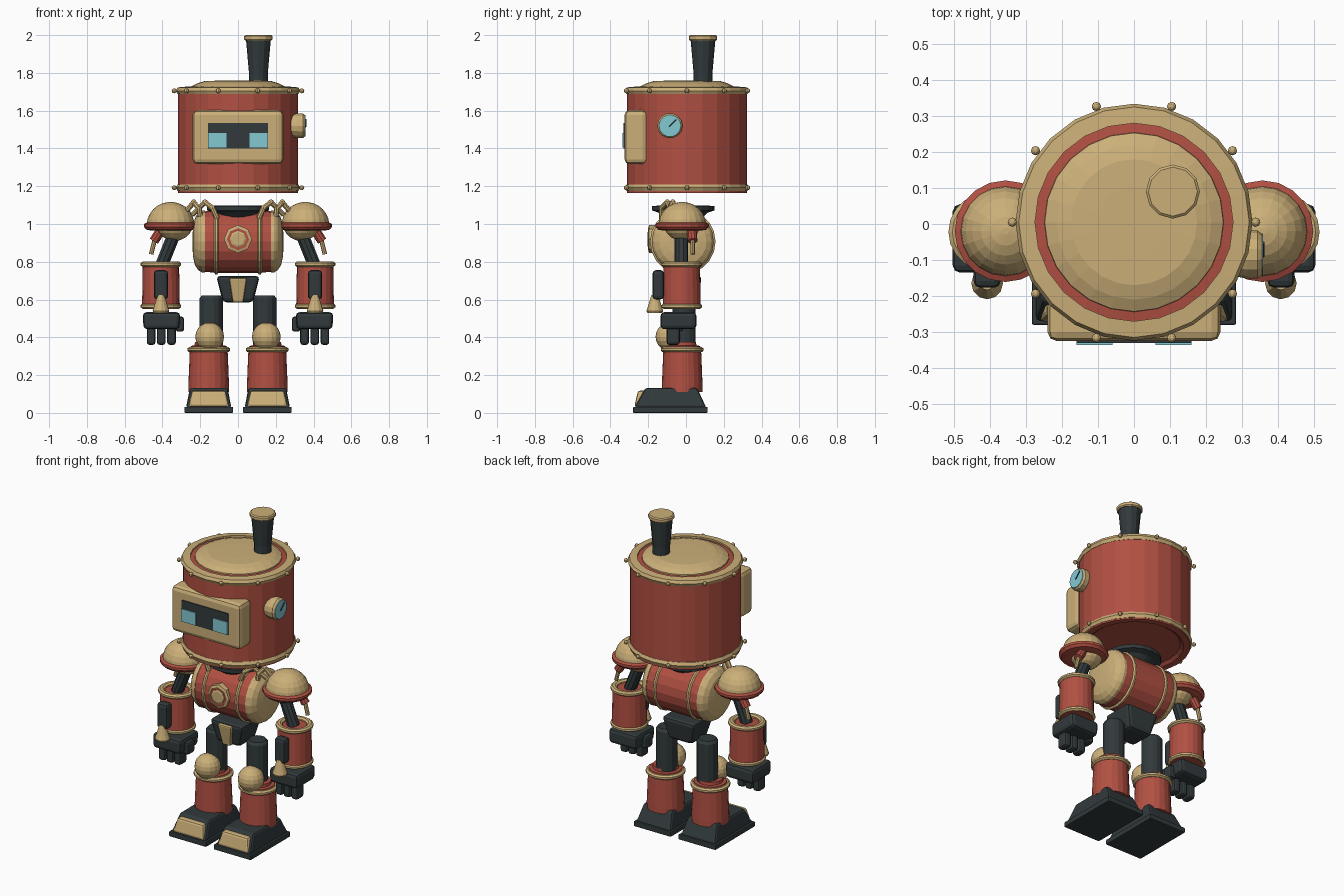
import bpy, bmesh, math
from mathutils import Vector, Matrix

cube = bpy.data.objects.get("Cube")
if cube:
    bpy.data.objects.remove(cube, do_unlink=True)


def material(name, rgb):
    m = bpy.data.materials.new(name)
    m.use_nodes = True
    m.diffuse_color = (*rgb, 1)
    m.node_tree.nodes["Principled BSDF"].inputs["Base Color"].default_value = (*rgb, 1)
    return m


RED = material("red_paint", (0.44, 0.08, 0.055))
BRASS = material("brass", (0.60, 0.43, 0.19))
DARK = material("dark_iron", (0.032, 0.042, 0.045))
TEAL = material("teal_glass", (0.23, 0.58, 0.65))
UP, SIDE, FRONT = Vector((0, 0, 1)), Vector((1, 0, 0)), Vector((0, -1, 0))


def finish(name, bm, mat):
    bmesh.ops.recalc_face_normals(bm, faces=bm.faces)
    mesh = bpy.data.meshes.new(name)
    bm.to_mesh(mesh)
    bm.free()
    mesh.materials.append(mat)
    obj = bpy.data.objects.new(name, mesh)
    bpy.context.collection.objects.link(obj)
    return obj


def lathe(name, mat, profile, loc, axis=UP, seg=20, closed=False):
    """Spin (radius, height) points about an axis; open profiles get end caps."""
    bm = bmesh.new()
    place = Matrix.Translation(loc) @ axis.to_track_quat('Z', 'Y').to_matrix().to_4x4()
    rings = []
    for r, h in profile:
        rings.append([bm.verts.new(place @ Vector((r * math.cos(a), r * math.sin(a), h)))
                      for a in (math.tau * i / seg for i in range(seg))])
    pairs = list(zip(rings, rings[1:]))
    if closed:
        pairs.append((rings[-1], rings[0]))
    else:
        bm.faces.new(rings[0])
        bm.faces.new(rings[-1])
    for a, b in pairs:
        for i in range(seg):
            j = (i + 1) % seg
            bm.faces.new((a[i], a[j], b[j], b[i]))
    return finish(name, bm, mat)


def ring(name, mat, r, h, loc, axis=UP, seg=20, depth=0.02):
    """Band with an eight-sided section, outer radius r."""
    pts = [(r - depth + depth * math.cos(a), h * math.sin(a))
           for a in (math.tau * (i + 0.5) / 8 for i in range(8))]
    return lathe(name, mat, pts, loc, axis, seg, True)


def rod(name, mat, a, b, r1, r2=None, seg=10):
    a, b = Vector(a), Vector(b)
    return lathe(name, mat, [(r1, 0), (r2 or r1, (b - a).length)], a, b - a, seg)


def ball(name, mat, r, loc, seg=16):
    bm = bmesh.new()
    bmesh.ops.create_uvsphere(bm, u_segments=seg, v_segments=seg // 2 + 2, radius=r,
                              matrix=Matrix.Translation(loc))
    return finish(name, bm, mat)


def block(name, mat, loc, size, top=(1, 1), shift=0, bevel=0.012):
    """Box whose upper face is scaled by top and moved along y by shift."""
    bm = bmesh.new()
    bmesh.ops.create_cube(bm, size=1)
    for v in bm.verts:
        up = v.co.z > 0
        v.co = Vector(v.co[i] * size[i] * (top[i] if up and i < 2 else 1) for i in range(3))
        v.co.y += shift if up else 0
        v.co += Vector(loc)
    if bevel:
        bmesh.ops.bevel(bm, geom=bm.edges[:], offset=bevel, segments=2, profile=0.5,
                        affect='EDGES', clamp_overlap=True)
    return finish(name, bm, mat)


# Head drum with riveted flanges and shallow lid
HY = 0.005
lathe("head_drum", RED, [(0.26, 1.18), (0.28, 1.165), (0.318, 1.165), (0.318, 1.712), (0.24, 1.722)],
      (0, HY, 0), seg=24)
for label, z in (("upper", 1.705), ("lower", 1.192)):
    lathe(f"head_{label}_flange", BRASS,
          [(0.275, z - 0.018), (0.32, z - 0.018), (0.329, z), (0.32, z + 0.018), (0.275, z + 0.022)],
          (0, HY, 0), seg=24, closed=True)
    for i in range(10):
        a = math.tau * i / 10
        ball(f"head_{label}_rivet", BRASS, 0.013,
             (0.338 * math.cos(a), HY + 0.338 * math.sin(a), z), 8)
lathe("head_lid", BRASS, [(0.25, 1.715), (0.248, 1.728), (0.215, 1.745), (0.175, 1.757), (0.1, 1.759)],
      (0, HY, 0), seg=24)

# Chimney
lathe("chimney_pipe", DARK, [(0.05, 1.745), (0.05, 1.8), (0.066, 1.98)], (0.108, 0.09, 0), seg=12)
lathe("chimney_cap", BRASS, [(0.07, 1.972), (0.075, 1.978), (0.075, 1.994), (0.068, 2.0)],
      (0.108, 0.09, 0), seg=12)

# Face plate, screen and eyes
block("face_plate", BRASS, (0, -0.265, 1.46), (0.48, 0.12, 0.285), bevel=0.025)
block("face_screen", DARK, (0, -0.326, 1.467), (0.32, 0.008, 0.135), bevel=0)
for x in (-0.11, 0.11):
    block("eye", TEAL, (x, -0.331, 1.443), (0.1, 0.009, 0.078), bevel=0)

# Side gauge
lathe("gauge_case", BRASS, [(0.06, 0.28), (0.067, 0.315), (0.067, 0.343), (0.058, 0.355)],
      (0, -0.085, 1.52), SIDE, 14)
lathe("gauge_glass", TEAL, [(0.058, 0.352), (0.058, 0.358)], (0, -0.085, 1.52), SIDE, 14)
rod("gauge_needle", DARK, (0.358, -0.09, 1.515), (0.358, -0.052, 1.553), 0.005, seg=6)

# Neck collar
lathe("neck", DARK, [(0.1, 1.03), (0.13, 1.06), (0.165, 1.072), (0.165, 1.095), (0.12, 1.098)],
      (0, -0.015, 0))

# Barrel torso lying sideways
TORSO = (0, -0.017, 0.907)
lathe("torso_barrel", RED, [(0.16, -0.18), (0.166, -0.1), (0.166, 0.1), (0.16, 0.18)], TORSO, SIDE)
for s in (-1, 1):
    lathe("torso_end_cap", BRASS,
          [(0.164, 0.175), (0.164, 0.19), (0.152, 0.21), (0.125, 0.228), (0.08, 0.238), (0.03, 0.241)],
          TORSO, SIDE * s)
    ring("torso_hoop", BRASS, 0.175, 0.014, (s * 0.115, *TORSO[1:]), SIDE)

# Chest medallion
CHEST = (0, -0.15, 0.92)
lathe("medallion_rim", BRASS, [(0.074, 0), (0.074, 0.045), (0.058, 0.05), (0.058, 0.03)], CHEST, FRONT, 8)
lathe("medallion_field", RED, [(0.062, 0), (0.062, 0.044)], CHEST, FRONT, 8)
lathe("medallion_boss", BRASS, [(0.044, 0), (0.044, 0.05), (0.035, 0.054)], CHEST, FRONT, 8)

# Pelvis
block("pelvis", DARK, (0, -0.02, 0.655), (0.16, 0.16, 0.14), (1.44, 1.3), bevel=0.02)
block("pelvis_plate", BRASS, (0, -0.103, 0.65), (0.055, 0.03, 0.13), (1.7, 1), -0.022, 0.008)

for s, side in ((1, "left"), (-1, "right")):
    def at(x, y, z):
        return (s * x, y, z)

    # Steam pipes over the chest
    for path in ([(0.11, -0.13, 1.03), (0.135, -0.13, 1.085), (0.175, -0.1, 1.115), (0.24, -0.06, 1.05)],
                 [(0.2, -0.09, 1.04), (0.205, -0.09, 1.08), (0.235, -0.07, 1.115), (0.28, -0.05, 1.06)]):
        for a, b in zip(path, path[1:]):
            rod(f"{side}_chest_pipe", BRASS, at(*a), at(*b), 0.014, seg=8)
        for p in path[1:-1]:
            ball(f"{side}_pipe_elbow", BRASS, 0.015, at(*p), 8)

    # Shoulder dome, rim and inner joint
    SH = at(0.357, -0.02, 0)
    lathe(f"{side}_shoulder_dome", BRASS,
          [(0.126 * math.cos(a), 0.995 + 0.122 * math.sin(a))
           for a in (math.pi / 2 * i / 6.3 for i in range(7))], SH)
    lathe(f"{side}_shoulder_rim", RED, [(0.1, 0.965), (0.128, 0.97), (0.141, 0.985), (0.141, 1.0), (0.12, 1.01)], SH)
    ball(f"{side}_shoulder_joint", BRASS, 0.1, at(0.335, -0.02, 1.01))

    # Upper arm with valve
    rod(f"{side}_upper_arm", DARK, at(0.345, -0.025, 0.93), at(0.405, -0.025, 0.78), 0.036)
    rod(f"{side}_arm_valve", RED, at(0.41, 0.03, 0.965), at(0.445, 0.035, 0.91), 0.026)
    rod(f"{side}_arm_piston", BRASS, at(0.44, 0.035, 0.92), at(0.46, 0.035, 0.84), 0.012, seg=8)

    # Forearm drum
    FA = at(0.408, -0.022, 0)
    lathe(f"{side}_forearm", RED, [(0.092, 0.55), (0.1, 0.56), (0.096, 0.79), (0.08, 0.785)], FA)
    for z in (0.787, 0.565):
        ring(f"{side}_forearm_ring", BRASS, 0.109, 0.015, at(0.408, -0.022, z))
    block(f"{side}_arm_guard", DARK, at(0.408, -0.147, 0.678), (0.075, 0.06, 0.156), bevel=0.018)
    lathe(f"{side}_arm_nozzle", BRASS, [(0.04, 0.53), (0.044, 0.54), (0.036, 0.565), (0.018, 0.625)],
          at(0.408, -0.165, 0), seg=12)

    # Hand with three fingers and thumb
    block(f"{side}_palm", DARK, at(0.405, -0.04, 0.488), (0.19, 0.19, 0.09), (1.05, 1), bevel=0.02)
    for i in range(3):
        block(f"{side}_finger", DARK, at(0.352 + 0.054 * i, -0.068, 0.415), (0.046, 0.07, 0.11), bevel=0.014)
    block(f"{side}_thumb", DARK, at(0.308, -0.05, 0.47), (0.045, 0.07, 0.08), bevel=0.014)

    # Thigh and knee
    lathe(f"{side}_thigh", DARK, [(0.062, 0.36), (0.062, 0.605), (0.05, 0.622)], at(0.142, -0.01, 0), seg=14)
    ball(f"{side}_knee", BRASS, 0.076, at(0.15, -0.085, 0.403))

    # Shin drum with stepped top
    SN = at(0.155, -0.02, 0)
    lathe(f"{side}_shin", RED, [(0.108, 0.11), (0.108, 0.14), (0.1, 0.335), (0.094, 0.355),
                                (0.075, 0.357), (0.073, 0.375)], SN)
    ring(f"{side}_shin_ring", BRASS, 0.115, 0.015, at(0.155, -0.02, 0.335))

    # Foot
    block(f"{side}_sole", DARK, at(0.155, -0.083, 0.016), (0.258, 0.394, 0.032), bevel=0.005)
    block(f"{side}_boot", DARK, at(0.155, -0.083, 0.08), (0.24, 0.38, 0.105), (0.83, 0.72), 0.005, 0.012)
    block(f"{side}_toe_plate", BRASS, at(0.155, -0.235, 0.075), (0.215, 0.078, 0.085), (0.83, 0.8), 0.012, 0.012)
